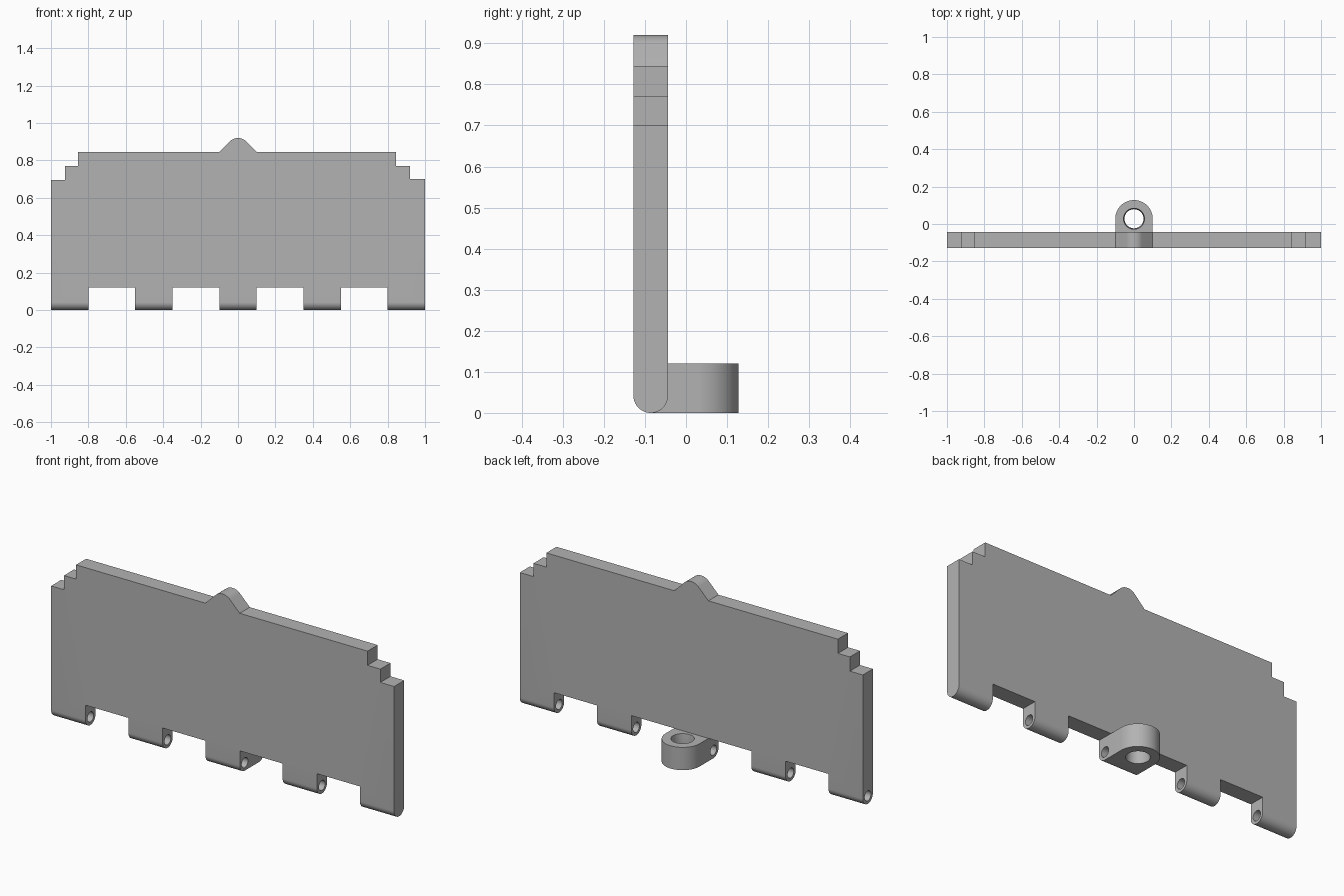
import bpy, bmesh, math
from mathutils import Vector

if "Cube" in bpy.data.objects:
    bpy.data.objects.remove(bpy.data.objects["Cube"])

steel = bpy.data.materials.new("plain grey")
steel.diffuse_color = (0.45, 0.45, 0.45, 1)
steel.use_nodes = True
steel.node_tree.nodes["Principled BSDF"].inputs["Base Color"].default_value = steel.diffuse_color

FRONT, BACK = -0.128, -0.044        # plate faces
R = (BACK - FRONT) / 2              # rounded lower edge radius
AXIS_Y = FRONT + R                  # hinge pin axis
EYE_Y = 0.028                       # centre of the guide eye


def arc(cx, cy, r, a0, a1, n):
    return [(cx + r * math.cos(math.radians(a0 + (a1 - a0) * i / n)),
             cy + r * math.sin(math.radians(a0 + (a1 - a0) * i / n)))
            for i in range(n + 1)]


def prism(name, pts, place, direction):
    """Extrude a closed 2D outline; place maps (u, v) to 3D."""
    bm = bmesh.new()
    face = bm.faces.new([bm.verts.new(place(u, v)) for u, v in pts])
    new = bmesh.ops.extrude_face_region(bm, geom=[face])["geom"]
    bmesh.ops.translate(bm, vec=Vector(direction),
                        verts=[g for g in new if isinstance(g, bmesh.types.BMVert)])
    bmesh.ops.recalc_face_normals(bm, faces=bm.faces)
    return finish(name, bm)


def finish(name, bm):
    mesh = bpy.data.meshes.new(name)
    bm.to_mesh(mesh)
    bm.free()
    mesh.materials.append(steel)
    obj = bpy.data.objects.new(name, mesh)
    bpy.context.collection.objects.link(obj)
    return obj


def combine(target, tool, operation):
    """Apply a boolean and remove the tool."""
    mod = target.modifiers.new(operation, 'BOOLEAN')
    mod.operation, mod.solver, mod.object = operation, 'EXACT', tool
    bpy.context.view_layer.objects.active = target
    bpy.ops.object.modifier_apply(modifier=mod.name)
    bpy.data.objects.remove(tool)


# Plate outline: stepped shoulders, rounded top horn, toothed lower edge
outline = [(-1, 0), (-1, 0.695), (-0.925, 0.695), (-0.925, 0.77),
           (-0.855, 0.77), (-0.855, 0.845), (-0.1, 0.845)]
outline += arc(0, 0.86, 0.06, 135, 45, 16)
outline += [(0.1, 0.845), (0.845, 0.845), (0.845, 0.77), (0.92, 0.77),
            (0.92, 0.70), (1, 0.70), (1, 0)]
for centre in (0.675, 0.225, -0.225, -0.675):
    a, b = centre + 0.125, centre - 0.125
    outline += [(a, 0), (a, 0.12), (b, 0.12), (b, 0)]
plate = prism("track_plate", outline, lambda x, z: (x, -0.2, z), (0, 0.3, 0))

# Side section: straight slab with a half-round lower edge
section = arc(AXIS_Y, R, R, 180, 360, 32) + [(BACK, 1.0), (FRONT, 1.0)]
slab = prism("side_section", section, lambda y, z: (-1.1, y, z), (2.2, 0, 0))
combine(plate, slab, 'INTERSECT')

# Guide eye behind the middle lug
eye = arc(0, EYE_Y, 0.1, 0, 180, 48) + [(-0.1, AXIS_Y), (0.1, AXIS_Y)]
combine(plate, prism("guide_eye", eye, lambda x, y: (x, y, 0), (0, 0, 0.12)), 'UNION')

# Eye hole, slightly narrower at mid height
bm = bmesh.new()
rings = [[bm.verts.new((x, y, z)) for x, y in arc(0, EYE_Y, r, 0, 360, 48)[:-1]]
         for z, r in ((-0.01, 0.057), (0.06, 0.051), (0.13, 0.057))]
for low, high in zip(rings, rings[1:]):
    for i in range(48):
        j = (i + 1) % 48
        bm.faces.new((low[i], low[j], high[j], high[i]))
bm.faces.new(rings[0][::-1])
bm.faces.new(rings[-1])
combine(plate, finish("eye_hole", bm), 'DIFFERENCE')

# Hinge pin bore, open on the left end and blind on the right
bore = arc(AXIS_Y, R, 0.026, 0, 360, 32)[:-1]
combine(plate, prism("pin_bore", bore, lambda y, z: (-1.1, y, z), (2.05, 0, 0)), 'DIFFERENCE')

bpy.ops.object.select_all(action='DESELECT')
plate.select_set(True)
bpy.context.view_layer.objects.active = plate
bpy.ops.object.shade_smooth_by_angle(angle=math.radians(30))
